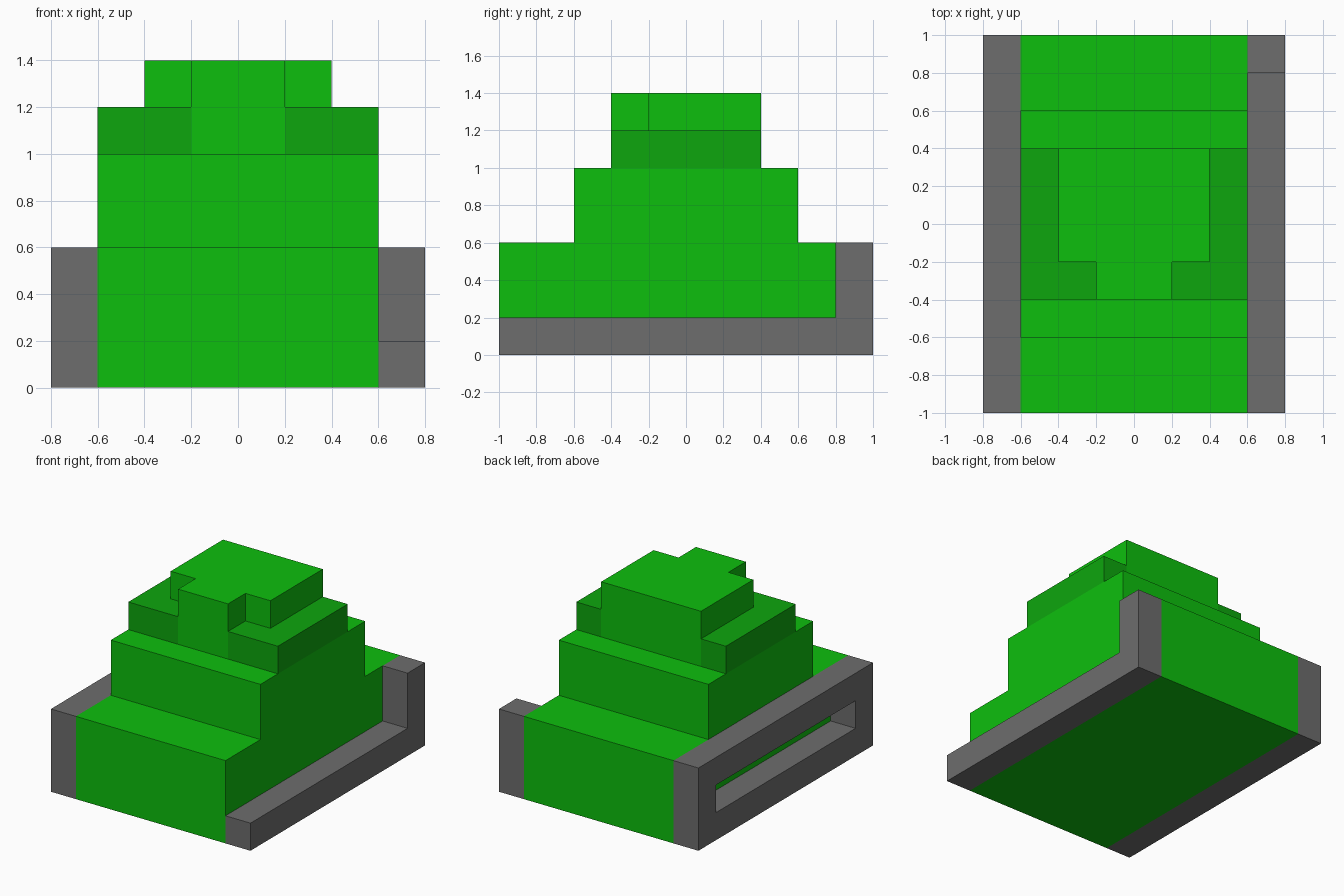
import bpy
import bmesh
from mathutils import Vector

cube = bpy.data.objects.get("Cube")
if cube:
    bpy.data.objects.remove(cube, do_unlink=True)


def material(name, rgb):
    mat = bpy.data.materials.new(name)
    mat.use_nodes = True
    mat.diffuse_color = (*rgb, 1)
    mat.node_tree.nodes["Principled BSDF"].inputs["Base Color"].default_value = (*rgb, 1)
    return mat


GREEN = material("bright green", (0.004, 0.52, 0.004))
DARK = material("dark green", (0.004, 0.38, 0.004))
GREY = material("track grey", (0.153, 0.153, 0.153))


def prism(name, polygons, axis, start, end, mat):
    """Extrude flat polygons along x (points are y, z) or along z (points are x, y)."""
    bm = bmesh.new()
    for poly in polygons:
        bm.faces.new([bm.verts.new((start, a, b) if axis == "x" else (a, b, start))
                      for a, b in poly])
    bmesh.ops.remove_doubles(bm, verts=bm.verts, dist=1e-5)
    result = bmesh.ops.extrude_face_region(bm, geom=bm.faces[:], use_keep_orig=True)
    shift = Vector((end - start, 0, 0)) if axis == "x" else Vector((0, 0, end - start))
    moved = [g for g in result["geom"] if isinstance(g, bmesh.types.BMVert)]
    bmesh.ops.translate(bm, vec=shift, verts=moved)
    bmesh.ops.recalc_face_normals(bm, faces=bm.faces)
    mesh = bpy.data.meshes.new(name)
    bm.to_mesh(mesh)
    bm.free()
    mesh.materials.append(mat)
    obj = bpy.data.objects.new(name, mesh)
    bpy.context.collection.objects.link(obj)
    return obj


# Stepped hull, side profile
half = [(1, 0), (1, 0.6), (0.6, 0.6), (0.6, 1)]
prism("hull", [half + [(-y, z) for y, z in reversed(half)]], "x", -0.6, 0.6, GREEN)

# Turret core, T-shaped in plan
plan = [(0.2, -0.4), (0.2, -0.2), (0.4, -0.2), (0.4, 0.4)]
prism("turret_core", [plan + [(-x, y) for x, y in reversed(plan)]], "z", 1.0, 1.4, GREEN)

# Turret shoulders around the core
shoulder = plan + [(0.6, 0.4), (0.6, -0.4)]
for side, s in (("left", 1), ("right", -1)):
    prism(side + "_turret_shoulder", [[(s * x, y) for x, y in shoulder]], "z", 1.0, 1.2, DARK)

# Left track: low rail with a tall rear post
rail = [(-1, 0), (1, 0), (1, 0.6), (0.8, 0.6), (0.8, 0.2), (-1, 0.2)]
prism("left_track", [rail], "x", 0.6, 0.8, GREY)

# Right track: full frame around a long slot
outer = [(-1, 0), (1, 0), (1, 0.6), (-1, 0.6)]
inner = [(-0.8, 0.2), (0.8, 0.2), (0.8, 0.4), (-0.8, 0.4)]
frame = [[outer[i], outer[(i + 1) % 4], inner[(i + 1) % 4], inner[i]] for i in range(4)]
prism("right_track", frame, "x", -0.8, -0.6, GREY)
